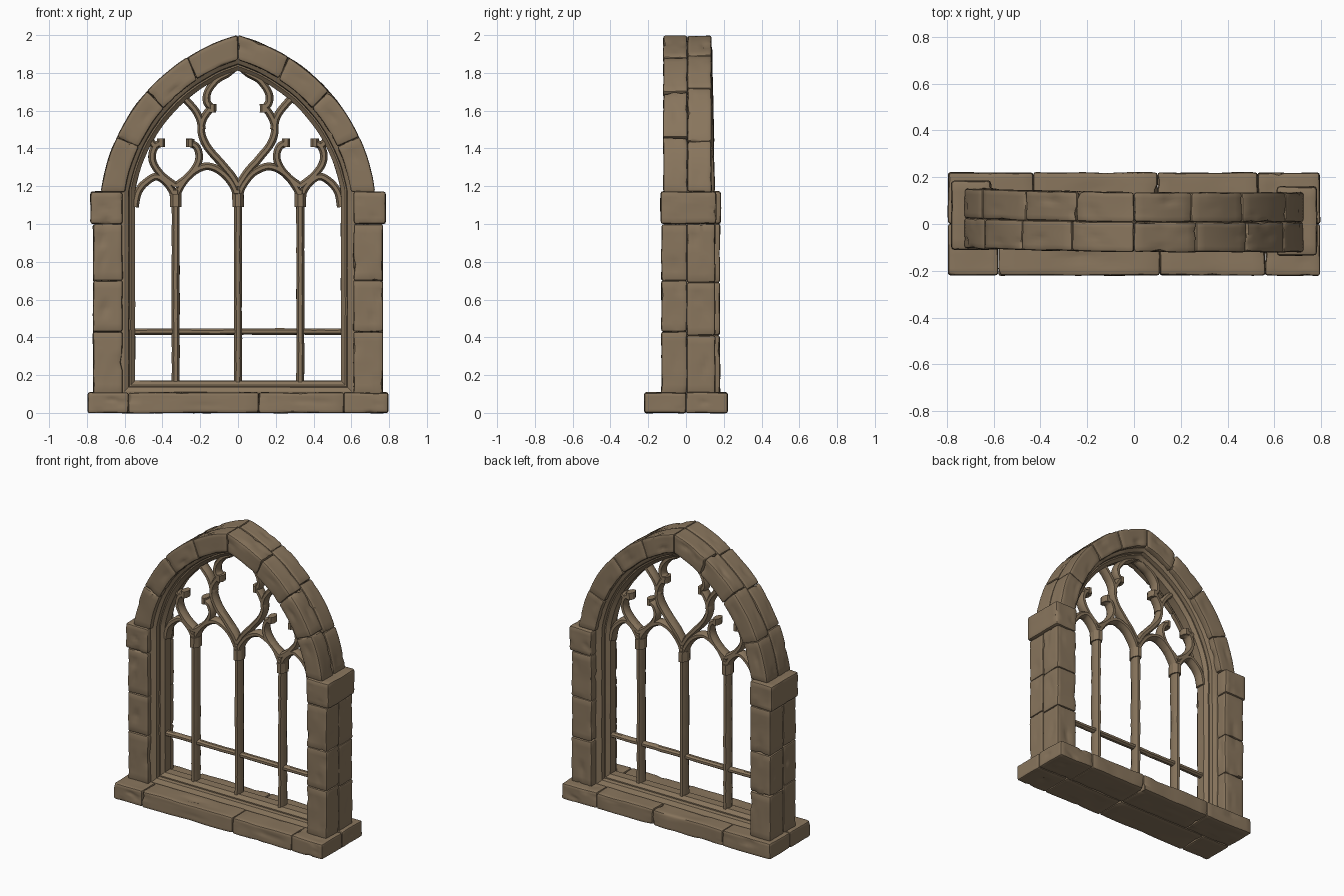
import bpy, bmesh, math, random
from mathutils import Vector, noise

if "Cube" in bpy.data.objects:
    bpy.data.objects.remove(bpy.data.objects["Cube"])

random.seed(4)
stone = bpy.data.materials.new("weathered_brown_stone")
stone.diffuse_color = (0.25, 0.18, 0.11, 1)
stone.use_nodes = True
stone.node_tree.nodes["Principled BSDF"].inputs["Base Color"].default_value = stone.diffuse_color

CX, CZ = -0.26, 1.04      # centre of the right-hand arch curve
SPRING = 0.13             # springing height above that centre
ARC = 1.10                # nominal arc length of half the arch
MID_Y = 0.015             # plane of the tracery


def finish(bm, name, angle=35):
    bmesh.ops.recalc_face_normals(bm, faces=bm.faces)
    mesh = bpy.data.meshes.new(name)
    bm.to_mesh(mesh)
    bm.free()
    mesh.materials.append(stone)
    ob = bpy.data.objects.new(name, mesh)
    bpy.context.collection.objects.link(ob)
    bpy.ops.object.select_all(action='DESELECT')
    ob.select_set(True)
    bpy.context.view_layer.objects.active = ob
    bpy.ops.object.shade_smooth_by_angle(angle=math.radians(angle))
    return ob


def block(bm, lo, hi, place=lambda p: p, bevel=0.011, cuts=7):
    """Worn bevelled stone between two corners, then bent by place()."""
    t = bmesh.new()
    bmesh.ops.create_cube(t, size=1)
    lo, hi = Vector(lo), Vector(hi)
    c, d = (lo + hi) / 2, hi - lo
    for v in t.verts:
        v.co = Vector(c[i] + v.co[i] * d[i] for i in range(3))
    bmesh.ops.bevel(t, geom=t.edges[:], offset=bevel, segments=2, profile=0.5, affect='EDGES')
    long_edges = [e for e in t.edges if e.calc_length() > 0.04]
    bmesh.ops.subdivide_edges(t, edges=long_edges, cuts=cuts, use_grid_fill=True)
    seed = Vector((random.uniform(0, 50), random.uniform(0, 50), 0))
    for v in t.verts:
        p = v.co.copy()
        chip = max(0, noise.noise(p * 16 + seed) - 0.3) * 0.03
        p += noise.noise_vector(p * 8 + seed) * 0.004 + (c - p).normalized() * chip
        v.co = place(p)
    tmp = bpy.data.meshes.new("tmp")
    t.to_mesh(tmp)
    t.free()
    bm.from_mesh(tmp)
    bpy.data.meshes.remove(tmp)


def arch_point(r, t):
    """Point on the right half arch: t = 0 at springing, 1 at the apex plane."""
    a0, a1 = math.asin(SPRING / r), math.acos(-CX / r)
    a = a0 + (a1 - a0) * t
    return CX + r * math.cos(a), CZ + r * math.sin(a)


def smooth_path(pts, n=7):
    """Catmull-Rom curve through a few points."""
    P = [Vector(p) for p in pts]
    P = [2 * P[0] - P[1]] + P + [2 * P[-1] - P[-2]]
    out = []
    for i in range(1, len(P) - 2):
        a, b, c, d = P[i - 1:i + 3]
        for k in range(n):
            t = k / n
            out.append(0.5 * (2 * b + (c - a) * t + (2 * a - 5 * b + 4 * c - d) * t * t
                              + (3 * b - a - 3 * c + d) * t ** 3))
    return out + [P[-2]]


def sweep(bm, path, profile, closed=False, rough=0.0025):
    """Sweep an (outward offset, y) profile along an xz path with mitred corners."""
    path = [Vector(p) for p in path]
    n, rings = len(path), []
    for i, p in enumerate(path):
        a = path[i - 1] if i or closed else p
        b = path[(i + 1) % n] if i < n - 1 or closed else p
        d1 = (p - a).normalized() if a != p else (b - p).normalized()
        d2 = (b - p).normalized() if b != p else d1
        n1, n2 = Vector((d1.y, -d1.x)), Vector((d2.y, -d2.x))
        m = (n1 + n2) / (1 + n1.dot(n2))
        ring = []
        for o, y in profile:
            q = Vector((p.x + m.x * o, y + MID_Y, p.y + m.y * o))
            ring.append(bm.verts.new(q + noise.noise_vector(q * 13) * rough))
        rings.append(ring)
    k = len(profile)
    for i in range(n if closed else n - 1):
        r, s = rings[i], rings[(i + 1) % n]
        for j in range(k):
            bm.faces.new((r[j], r[(j + 1) % k], s[(j + 1) % k], s[j]))
    if not closed:
        bm.faces.new(rings[0])
        bm.faces.new(rings[-1][::-1])


def bar_profile(w, d):
    """Chamfered stone bar section."""
    return [(-w, -d * .4), (-w * .45, -d), (w * .45, -d), (w, -d * .4),
            (w, d * .4), (w * .45, d), (-w * .45, d), (-w, d * .4)]


# Sill: a front and a back row of slabs
bm = bmesh.new()
for joints, y0, y1 in (((-.795, -.58, .11, .56, .795), -.22, 0), ((-.795, -.43, .10, .53, .795), 0, .22)):
    for a, b in zip(joints, joints[1:]):
        block(bm, (a, y0, 0), (b, y1, .108), cuts=9)
finish(bm, "sill")

# Jambs, capitals and arch stones, per side; the left side sits slightly further back
for side, sx, dy in (("right", 1, 0), ("left", -1, .025)):
    def upright(p):
        return Vector((p.x * sx, p.y + dy, p.z))

    def bent(p):
        x, z = arch_point(p.x, p.y / ARC)
        return Vector((x * sx, p.z + dy * .7 * (1 - p.y / ARC), z))

    bm = bmesh.new()
    for joints, y0, y1 in (((.10, .43, .70, 1.0), -.13, .005), ((.10, .41, .69, 1.0), .005, .155)):
        for a, b in zip(joints, joints[1:]):
            block(bm, (.612, y0, a), (.767, y1, b), upright)
    finish(bm, side + "_jamb")

    bm = bmesh.new()
    block(bm, (.612, -.135, 1.0), (.782, .16, 1.172), upright, .014)
    finish(bm, side + "_capital")

    bm = bmesh.new()
    for joints, y0, y1 in (((0, .26, .51, .75, 1), -.12, .008), ((0, .24, .53, .77, 1), .008, .135)):
        for a, b in zip(joints, joints[1:]):
            block(bm, (.868, a * ARC, y0), (.994, b * ARC, y1), bent)
    finish(bm, side + "_arch_stones")

# Stepped inner frame running round the whole opening
half = [(.545, .17 + i * .1) for i in range(10)] + [arch_point(.815, i / 24) for i in range(25)]
loop = half + [(-x, z) for x, z in half[-2::-1]]
front = [(0, -.03), (.022, -.05), (.03, -.05), (.034, -.075), (.058, -.09), (.085, -.09)]
bm = bmesh.new()
sweep(bm, loop, front + [(o, -y) for o, y in front[::-1]], closed=True)
finish(bm, "inner_frame", 30)

# Mullions with small collars
bm = bmesh.new()
for x in (-.33, 0, .33):
    sweep(bm, [(x, .13 + i * .0525) for i in range(21)], bar_profile(.021, .036))
    sweep(bm, [(x, 1.09), (x, 1.105), (x, 1.135), (x, 1.16)], bar_profile(.031, .045))
finish(bm, "mullions", 30)

# Horizontal glazing bar
bm = bmesh.new()
sweep(bm, [(-.56 + i * .056, .43) for i in range(21)], bar_profile(.017, .022))
finish(bm, "cross_bar", 30)

# Tracery ribs, drawn for the right half and mirrored
ribs = [
    # outer and inner lancet heads
    [(.33, 1.10), (.345, 1.17), (.385, 1.225), (.435, 1.25), (.49, 1.22), (.53, 1.165), (.545, 1.09)],
    [(.33, 1.10), (.315, 1.18), (.25, 1.265), (.165, 1.305), (.08, 1.27), (.02, 1.19), (0, 1.10)],
    # central pointed opening: lower sweep and upper lobe
    [(0, 1.20), (.04, 1.265), (.11, 1.345), (.17, 1.42), (.195, 1.49), (.185, 1.55), (.155, 1.60), (.135, 1.615)],
    [(.135, 1.61), (.165, 1.645), (.16, 1.70), (.11, 1.765), (.05, 1.80), (0, 1.85)],
    # branch to the main arch
    [(.19, 1.50), (.205, 1.565), (.25, 1.63), (.32, 1.70)],
    # side eye, outer and inner arcs
    [(.33, 1.20), (.395, 1.25), (.44, 1.305), (.455, 1.36), (.44, 1.41), (.405, 1.43)],
    [(.33, 1.20), (.265, 1.25), (.22, 1.305), (.205, 1.36), (.22, 1.41), (.255, 1.43)],
    # links from eye to frame
    [(.44, 1.41), (.46, 1.435), (.475, 1.46)],
]
cusps = [(.137, 1.613), (.407, 1.43), (.253, 1.43)]
for side, sx in (("right", 1), ("left", -1)):
    bm = bmesh.new()
    for rib in ribs:
        sweep(bm, smooth_path([(x * sx, z) for x, z in rib]), bar_profile(.02, .034))
    for x, z in cusps:  # knobs on the cusp tips
        sweep(bm, [(x * sx, z - .022), (x * sx, z - .01), (x * sx, z + .01), (x * sx, z + .022)],
              bar_profile(.022, .036))
    finish(bm, side + "_tracery", 30)
